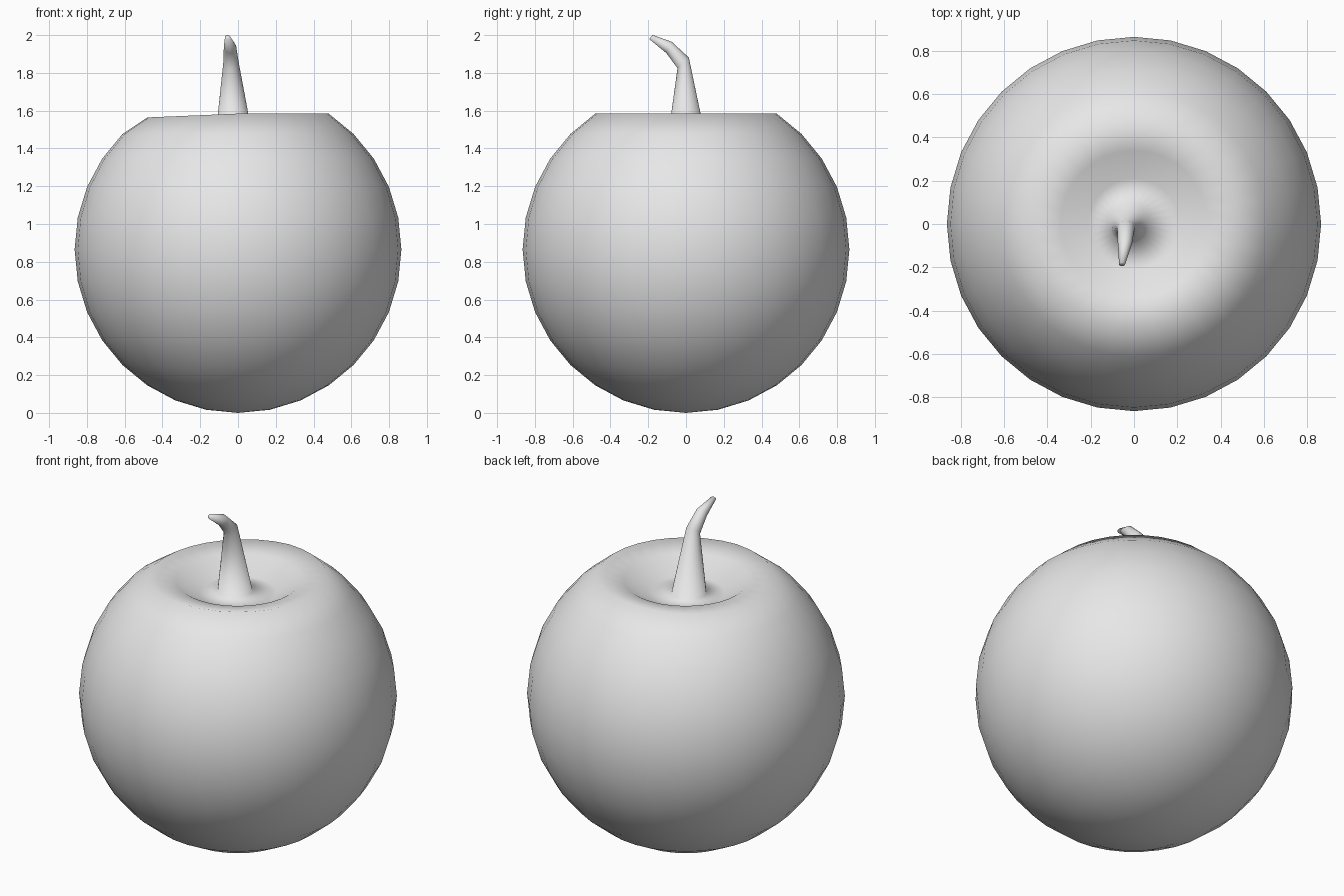
import bpy, bmesh
from math import sin, cos, pi, radians
from mathutils import Vector

cube = bpy.data.objects.get("Cube")
if cube:
    bpy.data.objects.remove(cube, do_unlink=True)

SEG = 32
R = 0.865
bm = bmesh.new()


def ring(center, radius, normal=(0, 0, 1)):
    """Circle of vertices facing along normal, starting at +x."""
    n = Vector(normal).normalized()
    v = n.cross(Vector((1, 0, 0))).normalized()
    u = v.cross(n)
    return [bm.verts.new(Vector(center) + radius * (u * cos(a) + v * sin(a)))
            for a in (2 * pi * i / SEG for i in range(SEG))]


def bridge(lower, upper):
    for i in range(SEG):
        j = (i + 1) % SEG
        bm.faces.new((lower[i], lower[j], upper[j], upper[i]))


# Round body, from the bottom up to the rim
rings = []
for k in range(1, 14):
    lat = radians(-90 + 11.25 * k)
    rings.append(ring((0, 0, R + R * sin(lat)), R * cos(lat)))

# Rim dips slightly on one side
for v in rings[-1]:
    v.co.z += 0.042 * min(v.co.x, 0)

# Hollow around the stem
for r, z in ((0.34, 1.555), (0.21, 1.478)):
    rings.append(ring((0, 0, z), r))

# Bent, tapering stem growing out of the hollow
stem = [
    ((-0.022, 0.003, 1.485), 0.095, (0, 0, 1)),
    ((-0.037, -0.015, 1.853), 0.041, (0, -0.68, 0.73)),
    ((-0.042, -0.09, 1.935), 0.033, (0, -0.9, 0.45)),
    ((-0.055, -0.186, 1.99), 0.014, (0, -0.8, 0.6)),
]
for center, radius, normal in stem:
    rings.append(ring(center, radius, normal))

for a, b in zip(rings, rings[1:]):
    bridge(a, b)

# Close the bottom pole and the stem tip
pole = bm.verts.new((0, 0, 0))
for i in range(SEG):
    bm.faces.new((pole, rings[0][(i + 1) % SEG], rings[0][i]))
bm.faces.new(rings[-1])
bmesh.ops.recalc_face_normals(bm, faces=bm.faces)
for f in bm.faces:
    f.smooth = True

mesh = bpy.data.meshes.new("fruit_with_stem")
bm.to_mesh(mesh)
bm.free()
obj = bpy.data.objects.new("fruit_with_stem", mesh)
bpy.context.collection.objects.link(obj)

# Single plain colour
grey = bpy.data.materials.new("light_grey")
grey.use_nodes = True
grey.diffuse_color = (0.8, 0.8, 0.8, 1)
grey.node_tree.nodes["Principled BSDF"].inputs["Base Color"].default_value = (0.8, 0.8, 0.8, 1)
mesh.materials.append(grey)
